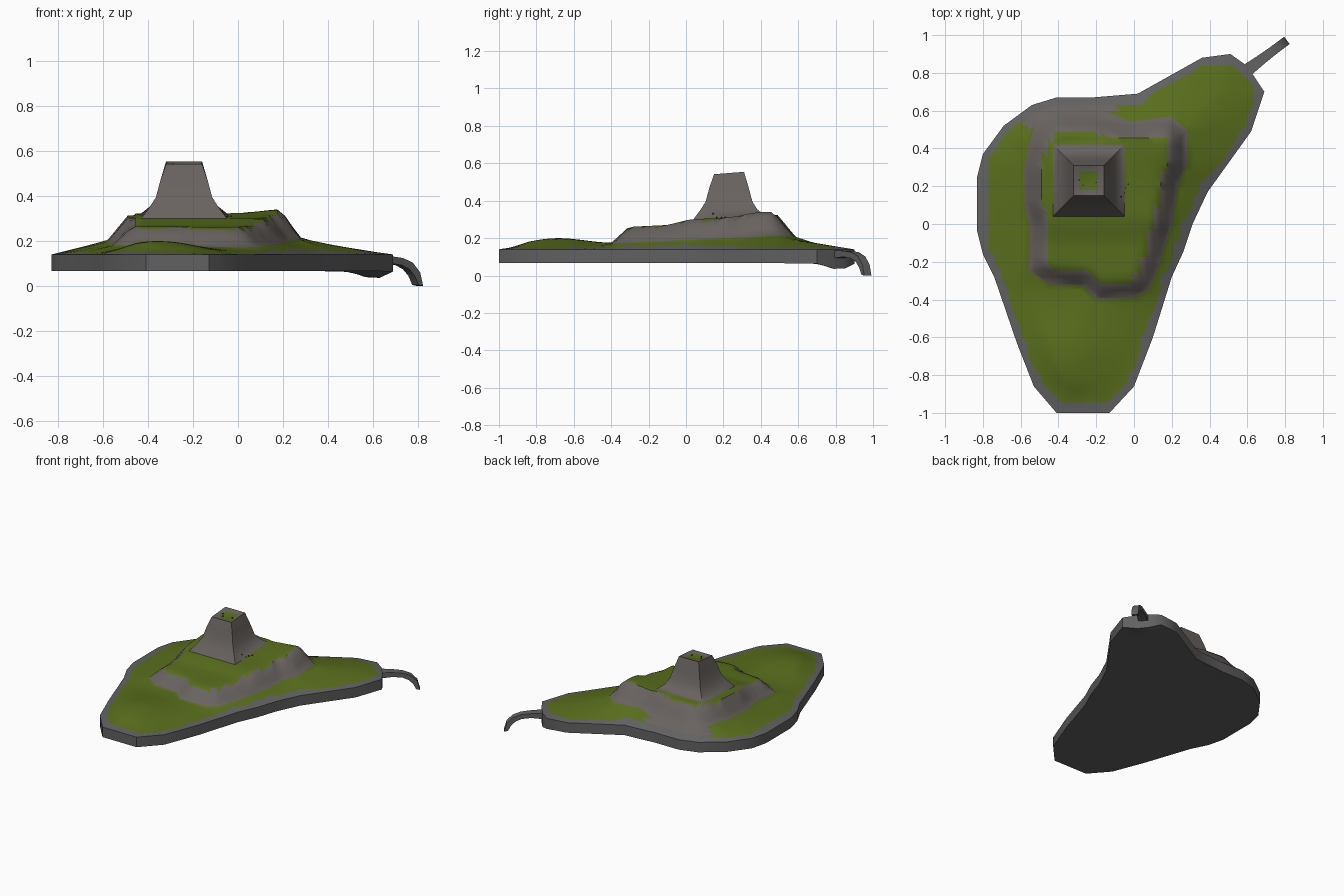
import bpy, bmesh, math
from mathutils import Vector
from mathutils.geometry import delaunay_2d_cdt, intersect_point_line, intersect_point_tri_2d

if "Cube" in bpy.data.objects:
    bpy.data.objects.remove(bpy.data.objects["Cube"])


def material(name, rgb):
    m = bpy.data.materials.new(name)
    m.diffuse_color = (*rgb, 1)
    m.use_nodes = True
    m.node_tree.nodes["Principled BSDF"].inputs["Base Color"].default_value = m.diffuse_color
    return m


GRASS = material("grass", (0.10, 0.155, 0.012))
ROCK = material("rock", (0.14, 0.125, 0.115))
STONE = material("grey stone", (0.12, 0.12, 0.12))
DARK = material("dark", (0.02, 0.02, 0.02))

# Plan outlines of the island and of the foot of the plateau cliff
COAST = [(-.41, -1), (-.13, -1), (0, -.86), (.10, -.6), (.20, -.28), (.26, -.15), (.31, 0),
         (.39, .17), (.62, .49), (.69, .70), (.63, .79), (.58, .85), (.51, .90), (.36, .88),
         (.02, .69), (-.22, .67), (-.41, .67), (-.54, .63), (-.69, .52), (-.80, .37),
         (-.83, .25), (-.83, -.04), (-.80, -.16), (-.74, -.28), (-.62, -.63), (-.53, -.86)]
CLIFF = [(-.49, .54), (-.40, .58), (-.20, .57), (-.02, .54), (.19, .57), (.28, .50), (.28, .31),
         (.23, .20), (.20, 0), (.14, -.20), (.08, -.35), (0, -.39), (-.20, -.40), (-.27, -.33),
         (-.45, -.32), (-.56, -.25), (-.55, 0), (-.58, .10), (-.58, .30), (-.55, .44)]
TOWER = (-.24, .23)


def interp(x, pts):
    if x <= pts[0][0]:
        return pts[0][1]
    for (a, u), (b, v) in zip(pts, pts[1:]):
        if x <= b:
            return u + (v - u) * (x - a) / (b - a)
    return pts[-1][1]


def depth(x, y, poly):
    """Signed distance to a closed outline, positive inside."""
    p, inside, best = Vector((x, y)), False, 9
    for a, b in zip(poly, poly[1:] + poly[:1]):
        if (a[1] > y) != (b[1] > y) and x < (b[0] - a[0]) * (y - a[1]) / (b[1] - a[1]) + a[0]:
            inside = not inside
        va, vb = Vector(a), Vector(b)
        t = max(0, min(1, (p - va).dot(vb - va) / (vb - va).length_squared))
        best = min(best, (p - va.lerp(vb, t)).length)
    return best if inside else -best


def bump(x, y, cx, cy, s):
    return math.exp(-((x - cx) ** 2 + (y - cy) ** 2) / (2 * s * s))


def tower_dist(x, y):
    return max(abs(x - TOWER[0]), abs(y - TOWER[1]))


def height(x, y):
    d_coast, d_cliff = max(0, depth(x, y, COAST)), depth(x, y, CLIFF)
    foot = interp(y, [(-.4, .17), (0, .19), (.5, .215)])
    # grass apron rising from the coast to the cliff
    share = d_coast / (d_coast + max(0, -d_cliff) + 1e-6)
    z = .14 + (foot - .14) * share
    z += .048 * bump(x, y, -.38, -.70, .17) * min(1, d_coast / .15)
    # plateau
    if d_cliff > 0:
        top = interp(y, [(-.35, .258), (-.1, .27), (.02, .30), (.2, .308), (.45, .325)])
        top += .018 * bump(x, y, .19, .40, .08)
        z += (top - z) * min(1, d_cliff / .09)
    # tower
    d = tower_dist(x, y)
    if d < .2:
        t = interp(d, [(.05, .538), (.08, .548), (.105, .47), (.125, .395), (.15, .355), (.19, .30)])
        z = max(z, t + (.08 * (y - TOWER[1]) if d < .09 else 0))
    return z


# Points: both outlines, square rings of the tower, a grid elsewhere
pts, edges = [], []


def add_loop(loop):
    n = len(pts)
    pts.extend(Vector(p) for p in loop)
    edges.extend((n + i, n + (i + 1) % len(loop)) for i in range(len(loop)))


add_loop(COAST)
add_loop(CLIFF)
for r in (.05, .08, .105, .125, .15, .19):
    cs = [(-1, -1), (0, -1), (1, -1), (1, 0), (1, 1), (0, 1), (-1, 1), (-1, 0)]
    add_loop([(TOWER[0] + r * a, TOWER[1] + r * b) for a, b in cs])
STEP = .035
for i in range(-28, 29):
    for j in range(-30, 31):
        x, y = i * STEP, j * STEP
        if depth(x, y, COAST) > .03 and tower_dist(x, y) > .2 and abs(depth(x, y, CLIFF)) > .012:
            pts.append(Vector((x, y)))
vs, _, fs, *_ = delaunay_2d_cdt(pts, edges, [], 1, 1e-5)

# Island: terrain, side wall and underside
bm = bmesh.new()
bv = [bm.verts.new((v.x, v.y, height(v.x, v.y))) for v in vs]
top = [bm.faces.new([bv[i] for i in f]) for f in fs]
rim = {v for e in bm.edges if e.is_boundary for v in e.verts}
bm.normal_update()
for f in bm.faces:
    if f.normal.z < 0:
        f.normal_flip()
bm.normal_update()
for f in bm.faces:
    c = f.calc_center_median()
    if any(v in rim for v in f.verts):
        f.material_index = 2
    elif f.normal.z < .87 or .05 < tower_dist(c.x, c.y) < .13:
        f.material_index = 1
low = bmesh.ops.extrude_face_region(bm, geom=list(bm.faces), use_keep_orig=True)["geom"]
for g in low:
    if isinstance(g, bmesh.types.BMVert):
        g.co.z = .066 - .036 * bump(g.co.x, g.co.y, .61, .82, .06)
    elif isinstance(g, bmesh.types.BMFace):
        g.material_index = 2
bm.normal_update()
for f in bm.faces:
    if abs(f.normal.z) < .05:
        f.material_index = 2
bmesh.ops.recalc_face_normals(bm, faces=bm.faces)


def finish(bm, name, mats, angle):
    me = bpy.data.meshes.new(name)
    bm.to_mesh(me)
    bm.free()
    for m in mats:
        me.materials.append(m)
    ob = bpy.data.objects.new(name, me)
    bpy.context.collection.objects.link(ob)
    bpy.ops.object.select_all(action='DESELECT')
    ob.select_set(True)
    bpy.context.view_layer.objects.active = ob
    bpy.ops.object.shade_smooth_by_angle(angle=math.radians(angle))
    return ob


finish(bm, "island", [GRASS, ROCK, STONE], 45)

# Curved ramp off the tip: (top s, top z, bottom s, bottom z, half width) along its run
bm = bmesh.new()
start, run = Vector((.60, .815)), Vector((.80, .60)).normalized()
side = Vector((-run.y, run.x))
prev = None
for st, zt, sb, zb, w in [(-.03, .135, -.03, .09, .036), (.08, .132, .08, .10, .028),
                          (.15, .124, .145, .092, .025), (.205, .103, .185, .074, .024),
                          (.245, .06, .215, .045, .024), (.262, 0, .237, .004, .024)]:
    ring = []
    for s, z, k in ((st, zt, w), (st, zt, -w), (sb, zb, -w), (sb, zb, w)):
        p = start + run * s + side * k
        ring.append(bm.verts.new((p.x, p.y, z)))
    if prev:
        for i in range(4):
            j = (i + 1) % 4
            bm.faces.new((prev[i], prev[j], ring[j], ring[i]))
    else:
        bm.faces.new(ring)
    prev = ring
bm.faces.new(prev[::-1])
bmesh.ops.recalc_face_normals(bm, faces=bm.faces)
finish(bm, "tip_ramp", [STONE], 30)

# Tiny dark pebbles on the plateau and tower top
bm = bmesh.new()
for x, y in [(-.03, .21), (-.045, .19), (-.05, .165), (-.07, .145), (-.29, .235), (-.27, .205), (-.20, .22)]:
    for v in bmesh.ops.create_cube(bm, size=.007)["verts"]:
        v.co += Vector((x, y, height(x, y) + .002))
finish(bm, "pebbles", [DARK], 30)
